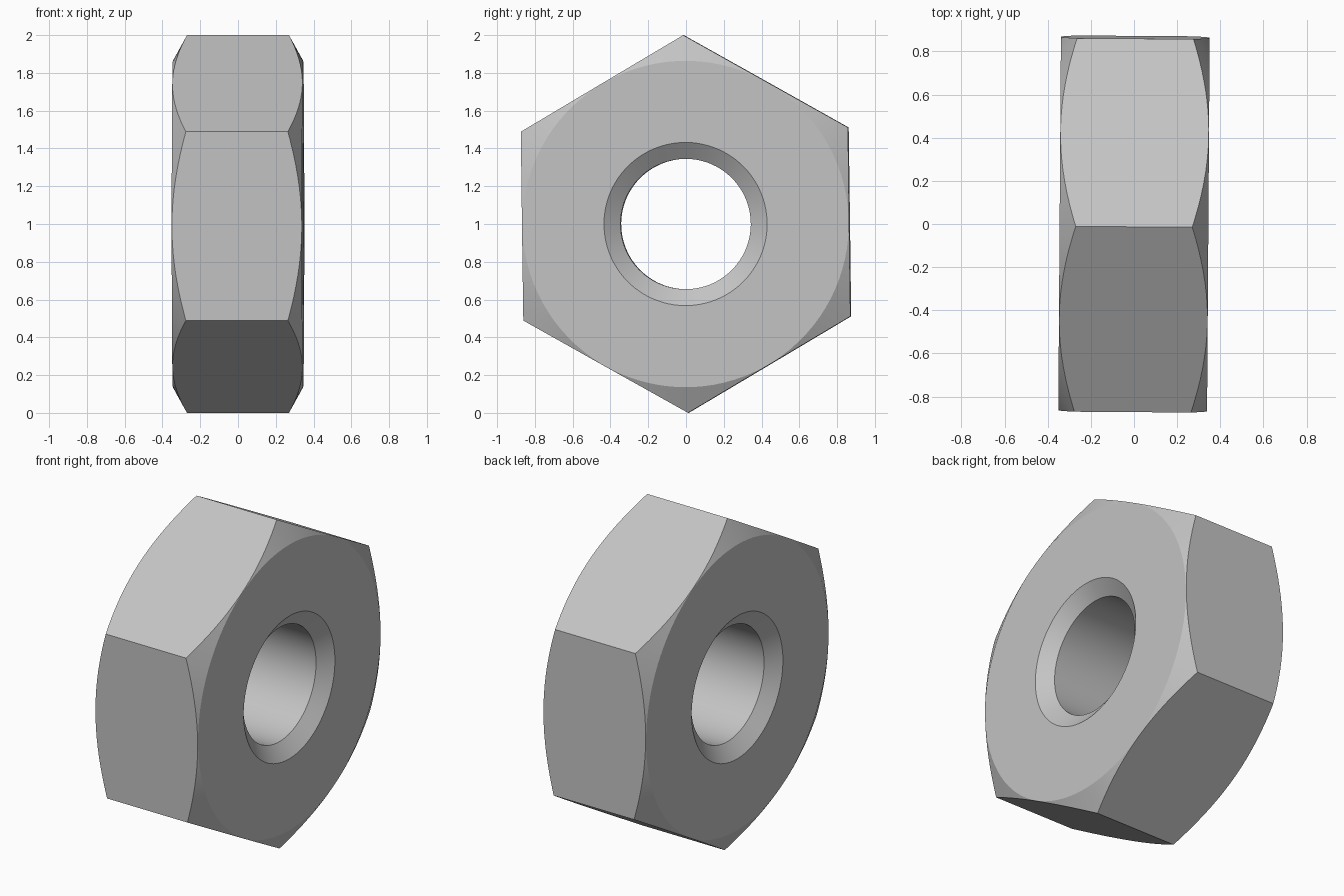
import bpy
import bmesh
import math
from mathutils import Vector, Matrix

cube = bpy.data.objects.get("Cube")
if cube:
    bpy.data.objects.remove(cube, do_unlink=True)

# Steel material
STEEL = (0.55, 0.55, 0.55, 1.0)
steel = bpy.data.materials.new("steel_grey")
steel.use_nodes = True
steel.diffuse_color = STEEL
steel.node_tree.nodes["Principled BSDF"].inputs["Base Color"].default_value = STEEL

SEGMENTS = 96
HALF = 0.345          # half thickness
FLAT = 0.866          # centre to hexagon side
BORE, MOUTH, SINK = 0.345, 0.432, 0.065
RIM, BLANK, SLOPE = 0.864, 1.1, 0.55

# Closed half profile (x along the bore, radius), mirrored to both ends
half = [(HALF - SINK, BORE), (HALF, MOUTH), (HALF, RIM),
        (HALF - SLOPE * (BLANK - RIM), BLANK)]
profile = half + [(-x, r) for x, r in reversed(half)]

# Revolve the profile about the x axis
bm = bmesh.new()
rings = []
for i in range(SEGMENTS):
    a = math.tau * (i + 0.5) / SEGMENTS
    rings.append([bm.verts.new((x, r * math.sin(a), r * math.cos(a)))
                  for x, r in profile])
for i, ring in enumerate(rings):
    nxt = rings[(i + 1) % SEGMENTS]
    for j in range(len(profile)):
        k = (j + 1) % len(profile)
        bm.faces.new((ring[j], ring[k], nxt[k], nxt[j]))

# Slice the six wrench sides and cap each cut
for i in range(6):
    a = math.pi / 6 + i * math.pi / 3
    normal = Vector((0, math.sin(a), math.cos(a)))
    cut = bmesh.ops.bisect_plane(
        bm, geom=bm.verts[:] + bm.edges[:] + bm.faces[:], dist=1e-6,
        plane_co=normal * FLAT, plane_no=normal, clear_outer=True)
    edges = [e for e in cut["geom_cut"]
             if isinstance(e, bmesh.types.BMEdge) and e.is_boundary]
    bmesh.ops.contextual_create(bm, geom=edges)
bmesh.ops.recalc_face_normals(bm, faces=bm.faces[:])

# Slight tilt, then stand it on the ground
bm.transform(Matrix.Rotation(-0.007, 4, 'Z') @ Matrix.Rotation(0.013, 4, 'X'))
low = min(v.co.z for v in bm.verts)
bmesh.ops.translate(bm, verts=bm.verts[:], vec=(0, 0, -low))

mesh = bpy.data.meshes.new("hex_nut")
bm.to_mesh(mesh)
bm.free()
mesh.materials.append(steel)
nut = bpy.data.objects.new("hex_nut", mesh)
bpy.context.collection.objects.link(nut)

bpy.ops.object.select_all(action='DESELECT')
nut.select_set(True)
bpy.context.view_layer.objects.active = nut
bpy.ops.object.shade_smooth_by_angle(angle=math.radians(20))
